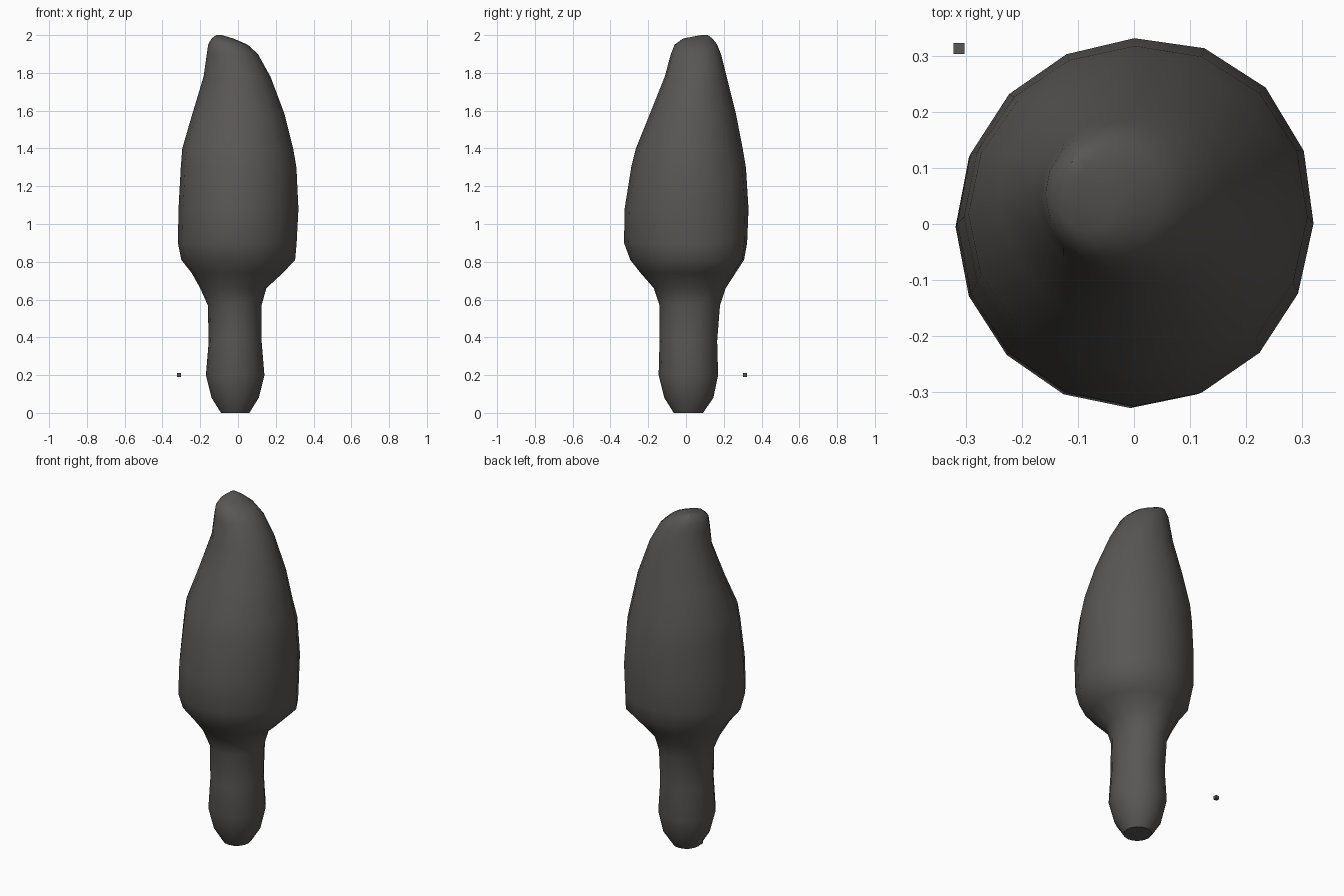
import bpy, bmesh
from math import sin, cos, pi, radians

cube = bpy.data.objects.get("Cube")
if cube:
    bpy.data.objects.remove(cube, do_unlink=True)


def make_material(name, colour):
    mat = bpy.data.materials.new(name)
    mat.use_nodes = True
    mat.diffuse_color = colour
    mat.node_tree.nodes["Principled BSDF"].inputs["Base Color"].default_value = colour
    return mat


charcoal = make_material("charcoal grey", (0.10, 0.094, 0.09, 1))
SIDES = 16

# Ring profile: height, x min, x max, y min, y max, back-left bulge, front-right pinch
RINGS = [
    (0, -.09, .06, -.065, .09, 0, 0),
    (.08, -.14, .11, -.115, .145, 0, 0),
    (.2, -.17, .14, -.145, .17, 0, 0),
    (.38, -.155, .125, -.14, .165, 0, 0),
    (.57, -.16, .125, -.14, .18, 0, 0),
    (.66, -.2, .15, -.17, .21, 0, 0),
    (.74, -.245, .235, -.24, .26, .03, 0),
    (.81, -.3, .295, -.295, .3, .1, 0),
    (.9, -.318, .305, -.328, .318, .07, 0),
    (1.08, -.315, .316, -.325, .327, .05, 0),
    (1.3, -.303, .307, -.29, .315, .03, 0),
    (1.4, -.295, .292, -.265, .3, 0, 0),
    (1.58, -.245, .247, -.195, .265, 0, .04),
    (1.78, -.185, .172, -.115, .215, 0, .06),
    (1.9, -.165, .105, -.08, .185, 0, 0),
    (1.95, -.158, .05, -.06, .165, 0, 0),
    (1.982, -.14, -.025, -.015, .14, 0, 0),
    (2, -.115, -.085, .08, .115, 0, 0),
]


def body():
    bm = bmesh.new()
    loops = []
    for z, x0, x1, y0, y1, bulge, pinch in RINGS:
        loop = []
        for i in range(SIDES):
            a = 2 * pi * i / SIDES
            lobe = cos(a - pi / 4)
            r = 1 + bulge * max(0, lobe) ** 4 - pinch * max(0, -lobe) ** 4
            loop.append(bm.verts.new(((x0 + x1) / 2 + r * cos(a) * (x1 - x0) / 2,
                                      (y0 + y1) / 2 + r * sin(a) * (y1 - y0) / 2, z)))
        loops.append(loop)
    for low, high in zip(loops, loops[1:]):
        for i in range(SIDES):
            j = (i + 1) % SIDES
            bm.faces.new((low[i], low[j], high[j], high[i]))
    bm.faces.new(loops[0][::-1])
    bm.faces.new(loops[-1])
    mesh = bpy.data.meshes.new("tapered_body")
    bm.to_mesh(mesh)
    bm.free()
    mesh.materials.append(charcoal)
    obj = bpy.data.objects.new("tapered_body", mesh)
    bpy.context.collection.objects.link(obj)
    return obj


# Main body with narrow stem and leaning tip
main = body()
bpy.ops.object.select_all(action='DESELECT')
main.select_set(True)
bpy.context.view_layer.objects.active = main
bpy.ops.object.shade_smooth_by_angle(angle=radians(50))

# Tiny detached block beside the stem
bpy.ops.mesh.primitive_cube_add(size=.02, location=(-.312, .313, .2))
block = bpy.context.object
block.name = "small_block"
block.data.materials.append(charcoal)
